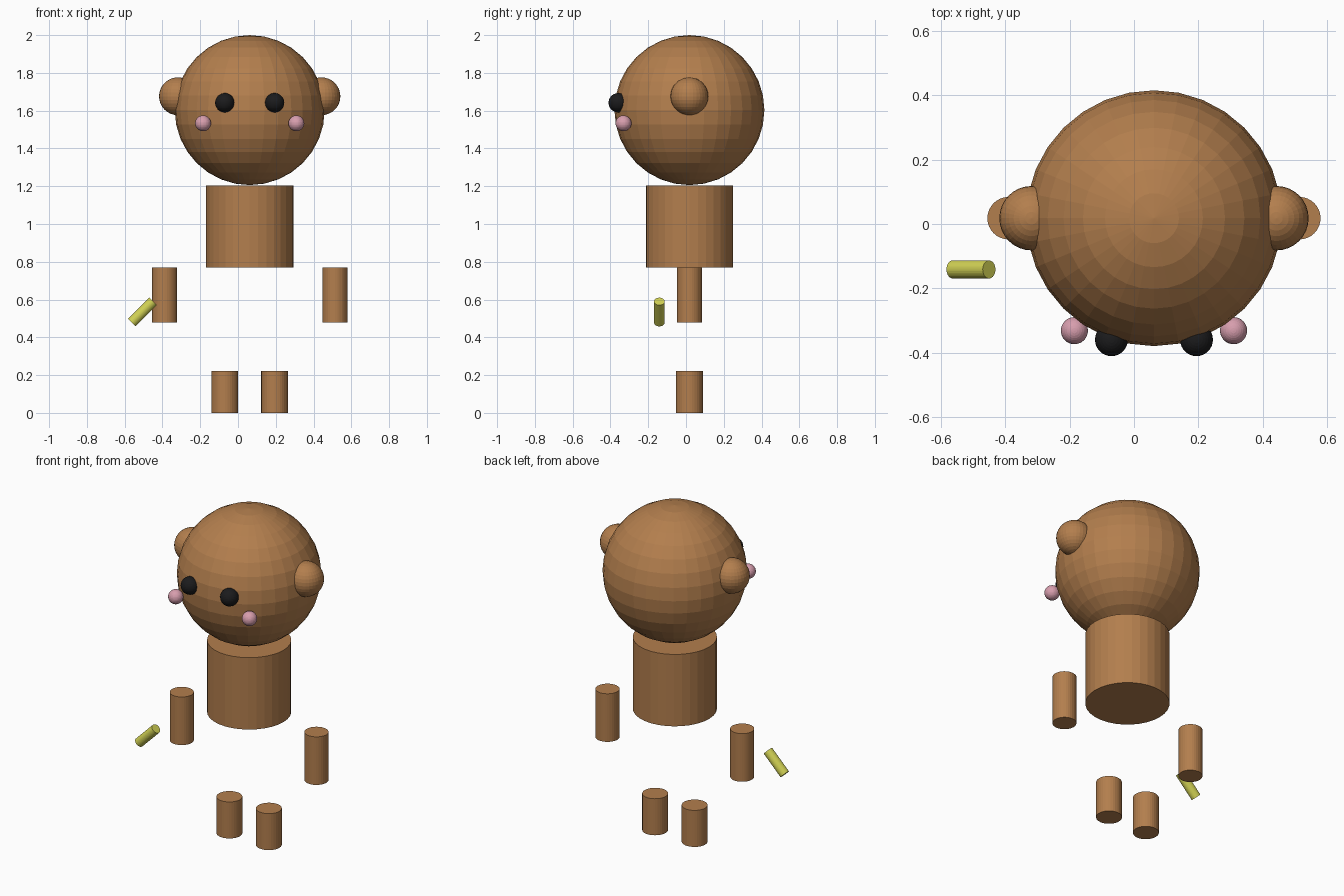
import bpy
import math

if "Cube" in bpy.data.objects:
    bpy.data.objects.remove(bpy.data.objects["Cube"])

CX, CY = 0.062, 0.018  # symmetry axis of the figure


def material(name, color):
    m = bpy.data.materials.new(name)
    m.diffuse_color = (*color, 1)
    m.use_nodes = True
    m.node_tree.nodes["Principled BSDF"].inputs["Base Color"].default_value = m.diffuse_color
    return m


brown = material("brown", (0.45, 0.21, 0.075))
black = material("black", (0.011, 0.011, 0.012))
pink = material("pink", (0.68, 0.34, 0.42))
yellow = material("yellow", (0.64, 0.64, 0.09))


def finish(name, mat):
    ob = bpy.context.object
    ob.name = name
    ob.data.materials.append(mat)


def ball(name, r, loc, mat):
    bpy.ops.mesh.primitive_uv_sphere_add(segments=32, ring_count=16, radius=r, location=loc)
    finish(name, mat)


def rod(name, r, length, loc, mat, tilt=0):
    bpy.ops.mesh.primitive_cylinder_add(vertices=32, radius=r, depth=length,
                                        location=loc, rotation=(0, tilt, 0))
    finish(name, mat)


# Head and body
ball("head", 0.397, (CX, CY, 1.603), brown)
rod("body", 0.231, 0.435, (CX, CY, 0.9865), brown)

# Paired parts
for side, s in (("left", -1), ("right", 1)):
    ball(side + "_ear", 0.1, (CX + s * 0.38, CY, 1.676), brown)
    ball(side + "_eye", 0.051, (CX + s * 0.132, -0.359, 1.642), black)
    ball(side + "_cheek", 0.042, (CX + s * 0.247, -0.331, 1.533), pink)
    rod(side + "_arm", 0.066, 0.291, (CX + s * 0.451, CY, 0.623), brown)
    rod(side + "_leg", 0.071, 0.221, (CX + s * 0.132, CY, 0.1105), brown)

# Tilted stick beside one hand
rod("stick", 0.028, 0.159, (-0.506, -0.141, 0.534), yellow, math.radians(45))
